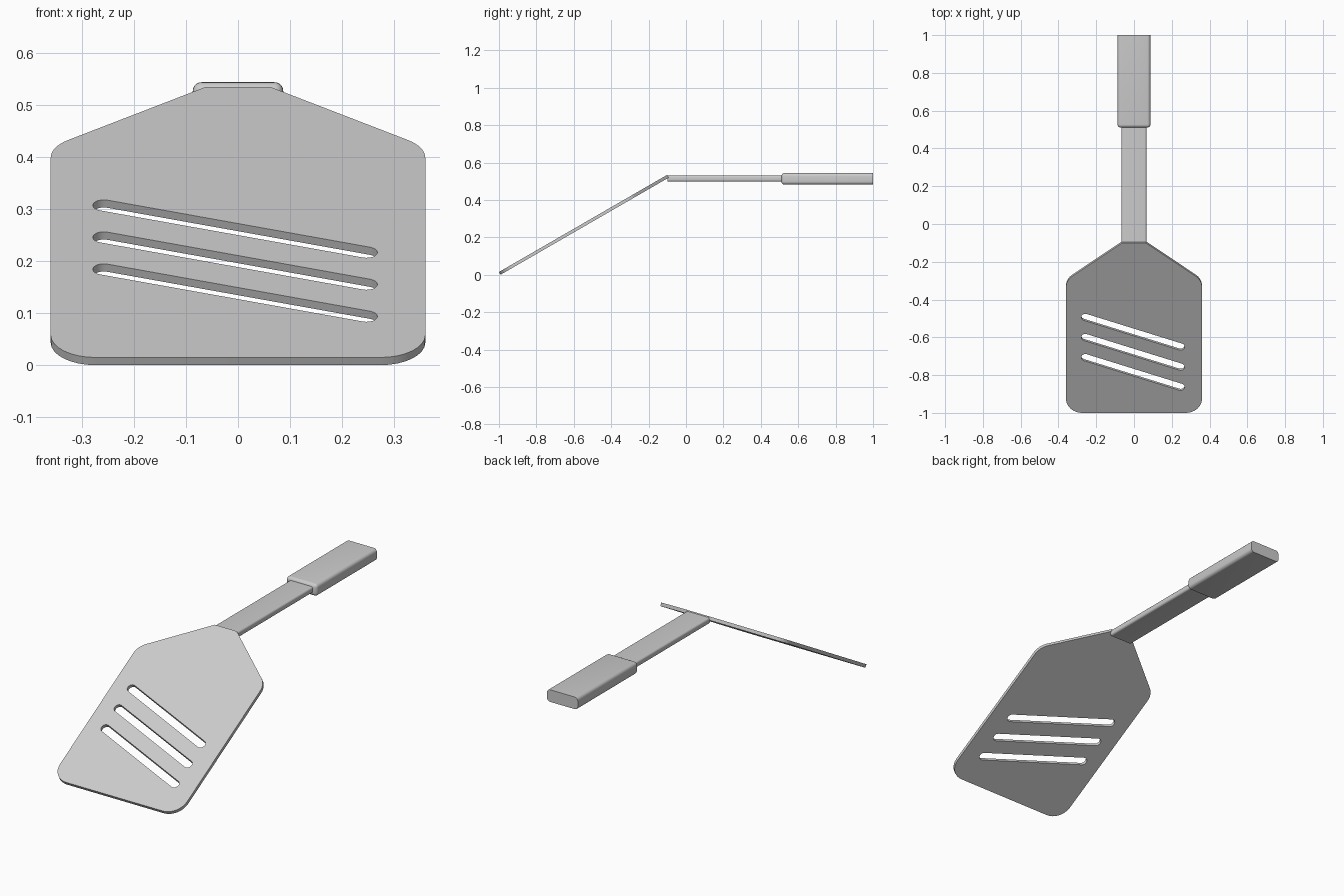
import bpy, bmesh
from math import radians, cos, sin, pi
from mathutils import Vector, Matrix

if "Cube" in bpy.data.objects:
    bpy.data.objects.remove(bpy.data.objects["Cube"])

grey = bpy.data.materials.new("light_grey")
grey.use_nodes = True
colour = (0.6, 0.6, 0.6, 1)
grey.diffuse_color = colour
grey.node_tree.nodes["Principled BSDF"].inputs["Base Color"].default_value = colour


def finish(name, mesh):
    mesh.materials.clear()
    mesh.materials.append(grey)
    obj = bpy.data.objects.new(name, mesh)
    bpy.context.collection.objects.link(obj)
    bpy.ops.object.select_all(action="DESELECT")
    obj.select_set(True)
    bpy.context.view_layer.objects.active = obj
    bpy.ops.object.shade_smooth_by_angle(angle=radians(35))
    return obj


def rounded(corners, steps=8):
    """Outline through (x, y, radius) corners, each rounded by an arc."""
    out = []
    for i, (x, y, r) in enumerate(corners):
        p = Vector((x, y))
        if r == 0:
            out.append(p)
            continue
        a = (Vector(corners[i - 1][:2]) - p).normalized()
        b = (Vector(corners[(i + 1) % len(corners)][:2]) - p).normalized()
        half = a.angle(b) / 2
        centre = p + (a + b).normalized() * r / sin(half)
        start = p + a * r * cos(half) / sin(half) - centre
        end = p + b * r * cos(half) / sin(half) - centre
        turn = start.angle(end)
        for k in range(steps + 1):
            t = k / steps
            out.append(centre + (start * sin((1 - t) * turn) + end * sin(t * turn)) / sin(turn))
    return out


def slot(a, b, r, steps=10):
    """Stadium-shaped outline from a to b."""
    d = (b - a).normalized()
    side = Vector((-d.y, d.x))
    out = []
    for centre, s in ((b, 1), (a, -1)):
        for k in range(steps + 1):
            t = pi * k / steps
            out.append(centre + s * r * (d * sin(t) - side * cos(t)))
    return out


# Blade: slotted plate, sloping down toward the front
thickness = 0.017
right_side = [(0.36, 0, 0.086), (0.36, 0.81, 0.086), (0.062, 1.04, 0)]
left_side = [(-x, y, r) for x, y, r in reversed(right_side)]
outlines = [rounded(right_side + left_side)]
for i in range(3):
    drop = Vector((0, -0.123 * i))
    outlines.append(slot(Vector((-0.258, 0.585)) + drop, Vector((0.247, 0.404)) + drop, 0.021))

curve = bpy.data.curves.new("blade_outline", "CURVE")
curve.dimensions = "2D"
curve.fill_mode = "BOTH"
curve.extrude = thickness / 2
for points in outlines:
    spline = curve.splines.new("POLY")
    spline.points.add(len(points) - 1)
    for point, p in zip(spline.points, points):
        point.co = (p.x, p.y, 0, 1)
    spline.use_cyclic_u = True
helper = bpy.data.objects.new("blade_outline", curve)
bpy.context.collection.objects.link(helper)
bpy.context.view_layer.update()
graph = bpy.context.evaluated_depsgraph_get()
mesh = bpy.data.meshes.new_from_object(helper.evaluated_get(graph))
bpy.data.objects.remove(helper)

bm = bmesh.new()
bm.from_mesh(mesh)
bmesh.ops.remove_doubles(bm, verts=bm.verts, dist=0.0001)
bmesh.ops.recalc_face_normals(bm, faces=bm.faces)
bm.transform(Matrix.Translation((0, -1, 0.015)) @ Matrix.Rotation(radians(30), 4, "X")
             @ Matrix.Translation((0, 0, -thickness / 2)))
bm.to_mesh(mesh)
bm.free()
finish("blade", mesh)


def bar(name, half_width, y0, y1, z0, z1, radius, round_front):
    """Box with rounded long edges and, if asked, a rounded front end."""
    bm = bmesh.new()
    bmesh.ops.create_cube(bm, size=1)
    bm.transform(Matrix.Translation((0, (y0 + y1) / 2, (z0 + z1) / 2))
                 @ Matrix.Diagonal((2 * half_width, y1 - y0, z1 - z0, 1)))
    middle = (y0 + y1) / 2
    edges = []
    for e in bm.edges:
        ys = [v.co.y for v in e.verts]
        along = abs(ys[0] - ys[1]) > 0.01
        if along or (round_front and max(ys) < middle):
            edges.append(e)
    bmesh.ops.bevel(bm, geom=edges, offset=radius, segments=5, profile=0.5, affect="EDGES")
    mesh = bpy.data.meshes.new(name)
    bm.to_mesh(mesh)
    bm.free()
    return finish(name, mesh)


# Flat shaft and thicker grip
bar("shaft", 0.066, -0.1, 0.54, 0.498, 0.53, 0.01, False)
bar("grip", 0.087, 0.51, 1.0, 0.482, 0.544, 0.017, True)
